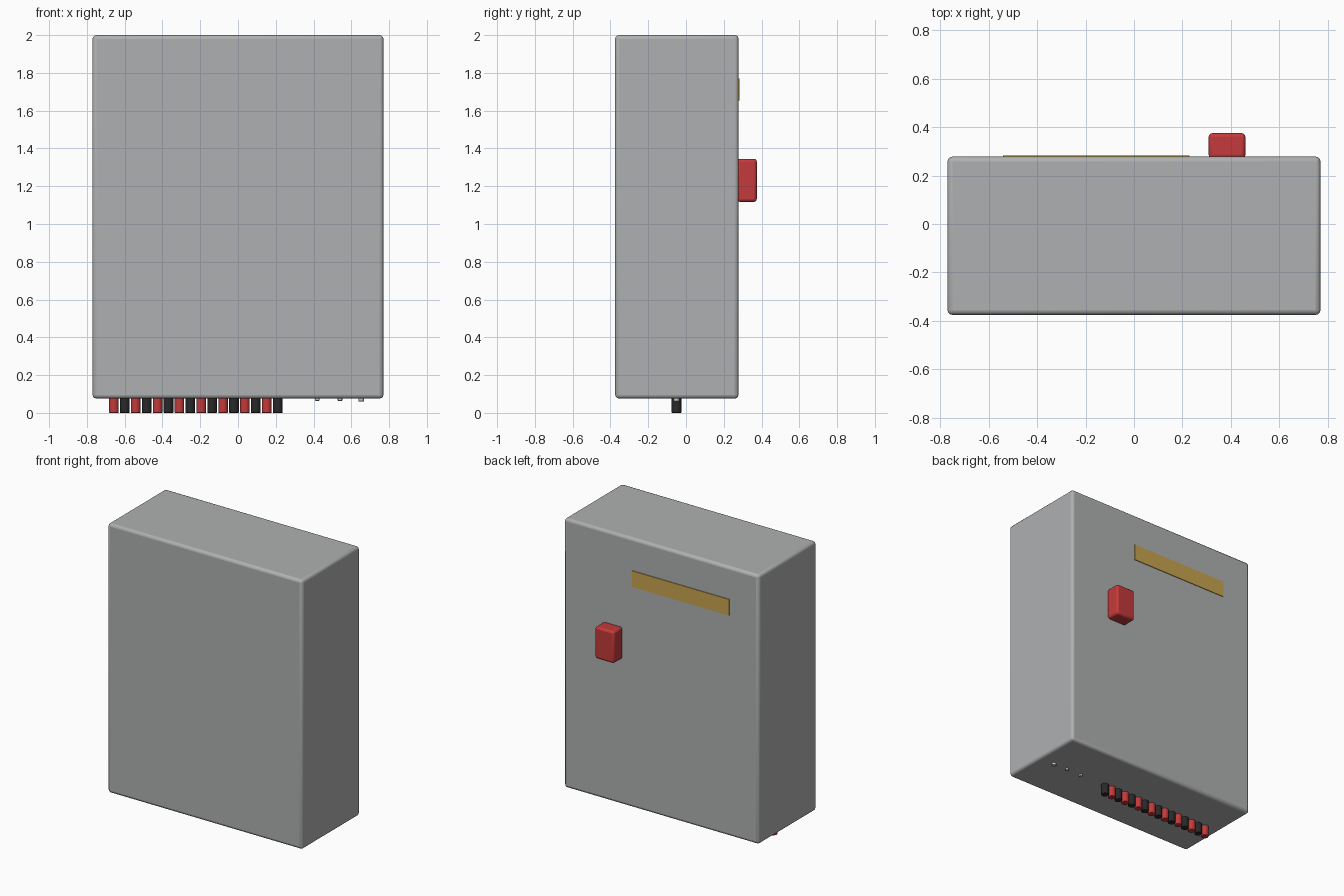
import bpy, math

if "Cube" in bpy.data.objects:
    bpy.data.objects.remove(bpy.data.objects["Cube"])


def material(name, rgb):
    m = bpy.data.materials.new(name)
    m.diffuse_color = (*rgb, 1)
    m.use_nodes = True
    m.node_tree.nodes["Principled BSDF"].inputs["Base Color"].default_value = m.diffuse_color
    return m


GREY = material("case grey", (0.43, 0.435, 0.44))
RED = material("red", (0.55, 0.042, 0.043))
BLACK = material("black", (0.022, 0.022, 0.023))
GOLD = material("gold", (0.58, 0.37, 0.075))
METAL = material("light metal", (0.55, 0.55, 0.55))


def finish(ob, name, mat, bevel, segments=3):
    ob.name = name
    ob.data.materials.append(mat)
    if bevel:
        mod = ob.modifiers.new("rounded edges", 'BEVEL')
        mod.width, mod.segments = bevel, segments
        mod.limit_method = 'ANGLE'
        mod.angle_limit = math.radians(40)
    bpy.ops.object.shade_smooth_by_angle(angle=math.radians(35))
    return ob


def box(name, lo, hi, mat, bevel=0.0):
    bpy.ops.mesh.primitive_cube_add(size=1, location=[(a + b) / 2 for a, b in zip(lo, hi)])
    ob = bpy.context.object
    ob.scale = [b - a for a, b in zip(lo, hi)]
    bpy.ops.object.transform_apply(location=False, rotation=False, scale=True)
    return finish(ob, name, mat, bevel)


def peg(name, x, y, z0, z1, r, mat, bevel):
    bpy.ops.mesh.primitive_cylinder_add(vertices=24, radius=r, depth=z1 - z0,
                                        location=(x, y, (z0 + z1) / 2))
    return finish(bpy.context.object, name, mat, bevel, 2)


# Main case
box("case", (-0.77, -0.375, 0.076), (0.77, 0.278, 2.0), GREY, 0.02)

# Back face: label plate and red switch
box("label_plate", (-0.54, 0.274, 1.655), (0.23, 0.283, 1.77), GOLD)
box("switch", (0.308, 0.27, 1.117), (0.46, 0.375, 1.345), RED, 0.016)

# Row of alternating terminals underneath
for i in range(16):
    peg(f"terminal_{i + 1}", -0.657 + i * 0.0578, -0.05, 0.0, 0.09, 0.0255,
        BLACK if i % 2 else RED, 0.003)

# Small adjuster screws underneath
for i, (x, r, z) in enumerate([(0.42, 0.012, 0.064), (0.54, 0.012, 0.064), (0.653, 0.015, 0.06)]):
    peg(f"adjuster_{i + 1}", x, -0.05, z, 0.085, r, METAL, 0.003)
